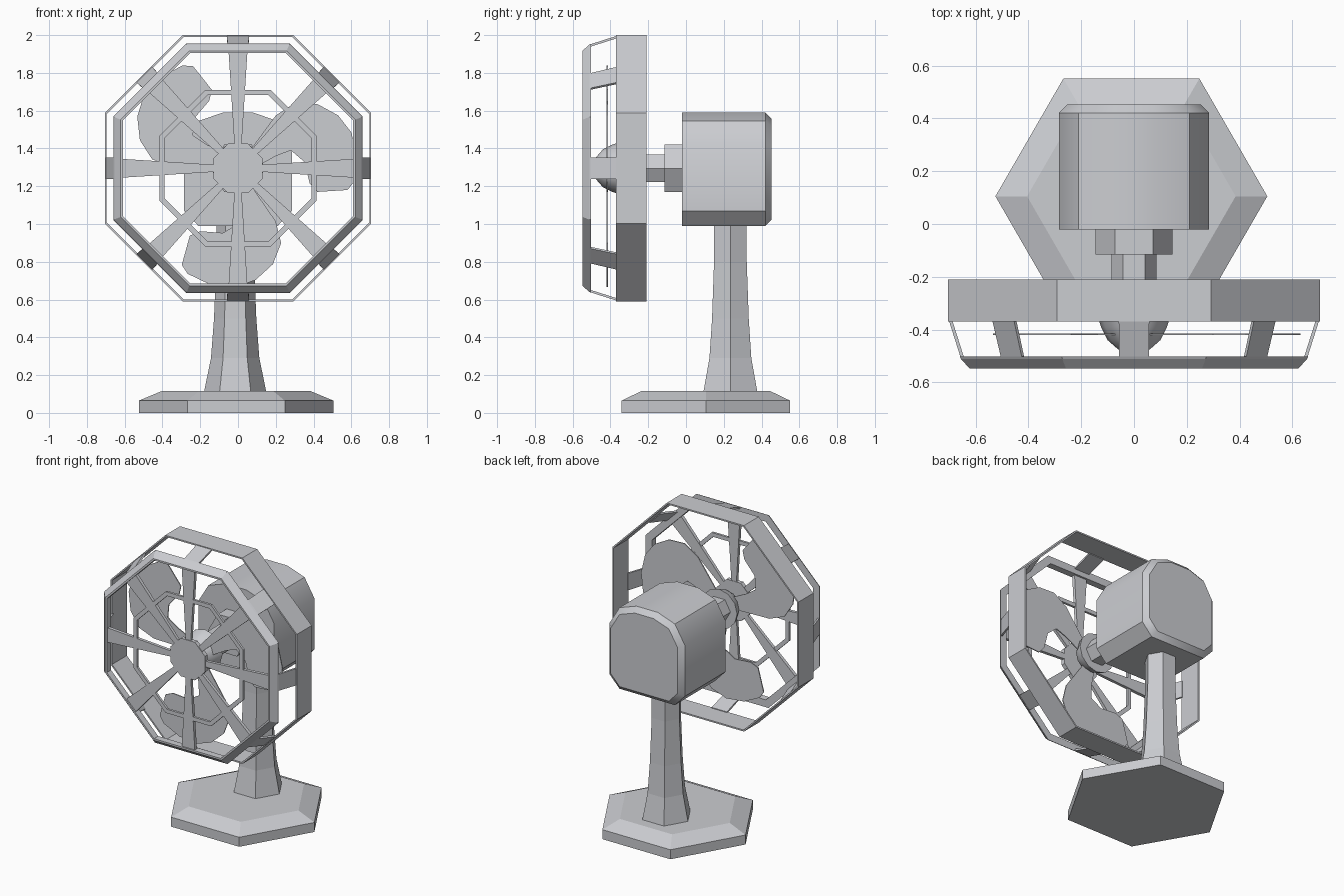
import bpy, bmesh, math
from math import cos, sin, pi, radians

if "Cube" in bpy.data.objects:
    bpy.data.objects.remove(bpy.data.objects["Cube"])

mat = bpy.data.materials.new("light grey")
mat.diffuse_color = (0.60, 0.61, 0.64, 1)
mat.use_nodes = True
mat.node_tree.nodes["Principled BSDF"].inputs["Base Color"].default_value = mat.diffuse_color
CZ = 1.295                      # height of the fan axis
AP = 1 / cos(pi / 8)            # octagon apothem -> corner radius


def make(name, loops, wrap=False):
    """Bridge equal closed loops; cap the ends or join last to first."""
    bm = bmesh.new()
    vs = [[bm.verts.new(p) for p in lp] for lp in loops]
    n, m = len(vs[0]), len(vs)
    for i in range(m if wrap else m - 1):
        a, b = vs[i], vs[(i + 1) % m]
        for j in range(n):
            k = (j + 1) % n
            bm.faces.new((a[j], a[k], b[k], b[j]))
    if not wrap:
        bm.faces.new(vs[0])
        bm.faces.new(vs[-1])
    bmesh.ops.recalc_face_normals(bm, faces=bm.faces)
    me = bpy.data.meshes.new(name)
    bm.to_mesh(me)
    bm.free()
    me.materials.append(mat)
    ob = bpy.data.objects.new(name, me)
    bpy.context.collection.objects.link(ob)
    return ob


def ngon_z(n, r, cx, cy, z):
    return [(cx + r * cos(2 * pi * i / n), cy + r * sin(2 * pi * i / n), z) for i in range(n)]


def ngon_y(n, r, y, off=0.0):
    return [(r * cos(2 * pi * i / n + off), y, CZ + r * sin(2 * pi * i / n + off)) for i in range(n)]


def octagon_ring(name, profile):
    """profile: (apothem, y) points around the cross-section."""
    return make(name, [ngon_y(8, a * AP, y, pi / 8) for a, y in profile], wrap=True)


# hexagonal base and flared stand
make("base", [ngon_z(6, r, -0.01, 0.105, z) for r, z in
              [(0.515, 0), (0.515, 0.065), (0.395, 0.115)]])
make("stand", [ngon_z(6, r, -0.015, 0.235, z) for r, z in
               [(0.165, 0.11), (0.128, 0.29), (0.112, 0.5), (0.1, 0.8), (0.1, 1.02)]])

# motor housing with chamfered back
half = [(0.21, 0.99), (0.285, 1.07), (0.285, 1.42), (0.21, 1.545), (0.08, 1.59)]
outline = half + [(-x, z) for x, z in reversed(half)]
make("motor_housing", [[(x * s, y, 1.29 + (z - 1.29) * s) for x, z in outline]
                       for y, s in [(-0.02, 1), (0.42, 1), (0.452, 0.89)]])

# collar, shaft and fan hub
make("motor_collar", [ngon_y(6, 0.145, y) for y in (0.0, -0.115)])
make("fan_shaft", [ngon_y(6, 0.085, y) for y in (-0.1, -0.38)])
hub = make("fan_hub", [ngon_y(12, r, y) for r, y in
                       [(0.135, -0.36), (0.125, -0.39), (0.10, -0.44), (0.06, -0.475), (0.02, -0.48)]])

# three flat blades
blade = [(0.05, -0.02), (0.2, 0.065), (0.28, 0.095), (0.35, 0.035), (0.38, -0.08),
         (0.42, -0.125), (0.58, -0.115), (0.615, -0.07), (0.63, 0.06), (0.6, 0.19),
         (0.53, 0.28), (0.42, 0.34), (0.3, 0.345), (0.2, 0.28), (0.06, 0.09)]
for i, deg in enumerate((0, 125, -109)):
    c, s = cos(radians(deg)), sin(radians(deg))
    make(f"fan_blade_{i + 1}", [[(x * c - z * s, y, CZ + x * s + z * c) for x, z in blade]
                                for y in (-0.421, -0.414)])

# guard rings
octagon_ring("guard_outer_band", [(0.705, -0.37), (0.705, -0.21), (0.695, -0.21), (0.695, -0.37)])
octagon_ring("guard_front_ring", [(0.66, -0.502), (0.655, -0.512), (0.622, -0.548),
                                  (0.61, -0.548), (0.61, -0.502)])
octagon_ring("guard_middle_ring", [(0.415, -0.538), (0.415, -0.522), (0.388, -0.522), (0.388, -0.538)])
make("guard_centre_cap", [ngon_y(8, 0.13 * AP, y, pi / 8) for y in (-0.515, -0.543)])


def bar(name, ang, sections):
    """sections: (half width, (r, y) front side, (r, y) back side)."""
    c, s = cos(ang), sin(ang)
    loops = []
    for w, f, b in sections:
        loops.append([(r * c - t * s, y, CZ + r * s + t * c) for (r, y), t in
                      ((f, -w), (f, w), (b, w), (b, -w))])
    make(name, loops)


# eight spokes and the straps that tie front ring to outer band
for i in range(8):
    a = i * pi / 4
    bar(f"guard_spoke_{i + 1}", a, [(0.018, (0.11, -0.538), (0.11, -0.518)),
                                    (0.05, (0.62, -0.538), (0.62, -0.515))])
    bar(f"guard_strap_{i + 1}", a, [(0.058, (0.703, -0.36), (0.69, -0.36)),
                                    (0.056, (0.657, -0.505), (0.644, -0.505))])

# soft shading on the rounded hub and housing
for ob in (hub, bpy.data.objects["motor_housing"]):
    bpy.ops.object.select_all(action='DESELECT')
    ob.select_set(True)
    bpy.context.view_layer.objects.active = ob
    bpy.ops.object.shade_smooth_by_angle(angle=radians(32))
